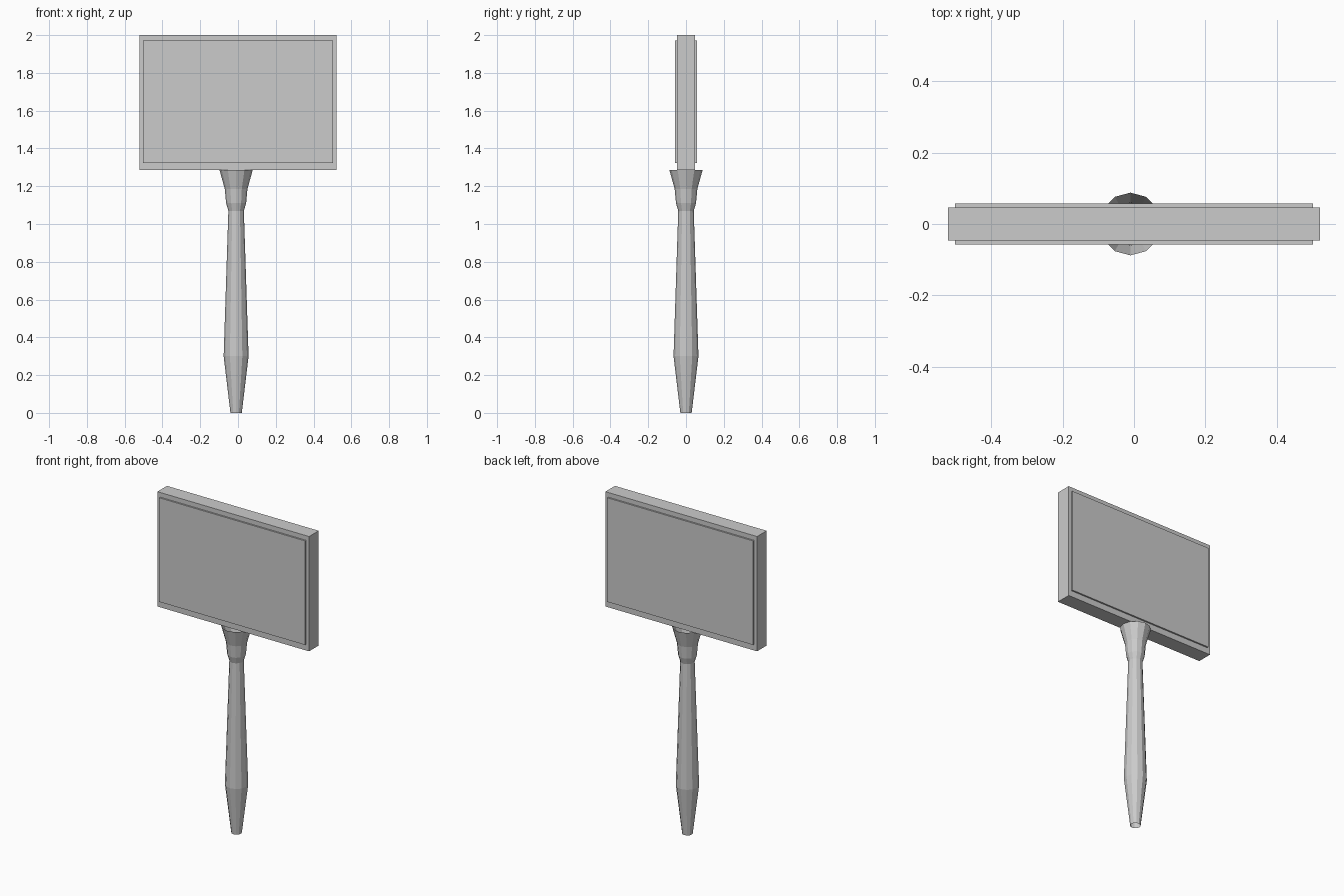
import bpy, bmesh, math

if "Cube" in bpy.data.objects:
    bpy.data.objects.remove(bpy.data.objects["Cube"])


def make_object(name, bm):
    mesh = bpy.data.meshes.new(name)
    bm.to_mesh(mesh)
    bm.free()
    obj = bpy.data.objects.new(name, mesh)
    bpy.context.collection.objects.link(obj)
    return obj


def box(name, lo, hi):
    bm = bmesh.new()
    bmesh.ops.create_cube(bm, size=1)
    for v in bm.verts:
        v.co = [(a + b) / 2 + c * (b - a) for a, b, c in zip(lo, hi, v.co)]
    return make_object(name, bm)


def lathe(name, profile, sides, cx):
    # open-ended turned shape from (radius, height) pairs
    bm = bmesh.new()
    rings = []
    for r, z in profile:
        angles = [2 * math.pi * i / sides for i in range(sides)]
        rings.append([bm.verts.new((cx + r * math.cos(a), r * math.sin(a), z)) for a in angles])
    for low, high in zip(rings, rings[1:]):
        for i in range(sides):
            j = (i + 1) % sides
            bm.faces.new((low[i], low[j], high[j], high[i]))
    return make_object(name, bm)


# Sign board
box("sign_board", (-0.522, -0.047, 1.286), (0.522, 0.047, 2.0))

# Raised panels on front and back
box("front_panel", (-0.502, -0.057, 1.324), (0.502, -0.047, 1.971))
box("back_panel", (-0.502, 0.047, 1.324), (0.502, 0.057, 1.971))

# Turned handle with a flared, hollow collar under the board
lathe("handle", [(0.03, 0.0), (0.066, 0.30), (0.041, 1.07), (0.053, 1.11),
                 (0.06, 1.185), (0.088, 1.286)], 12, -0.01)
